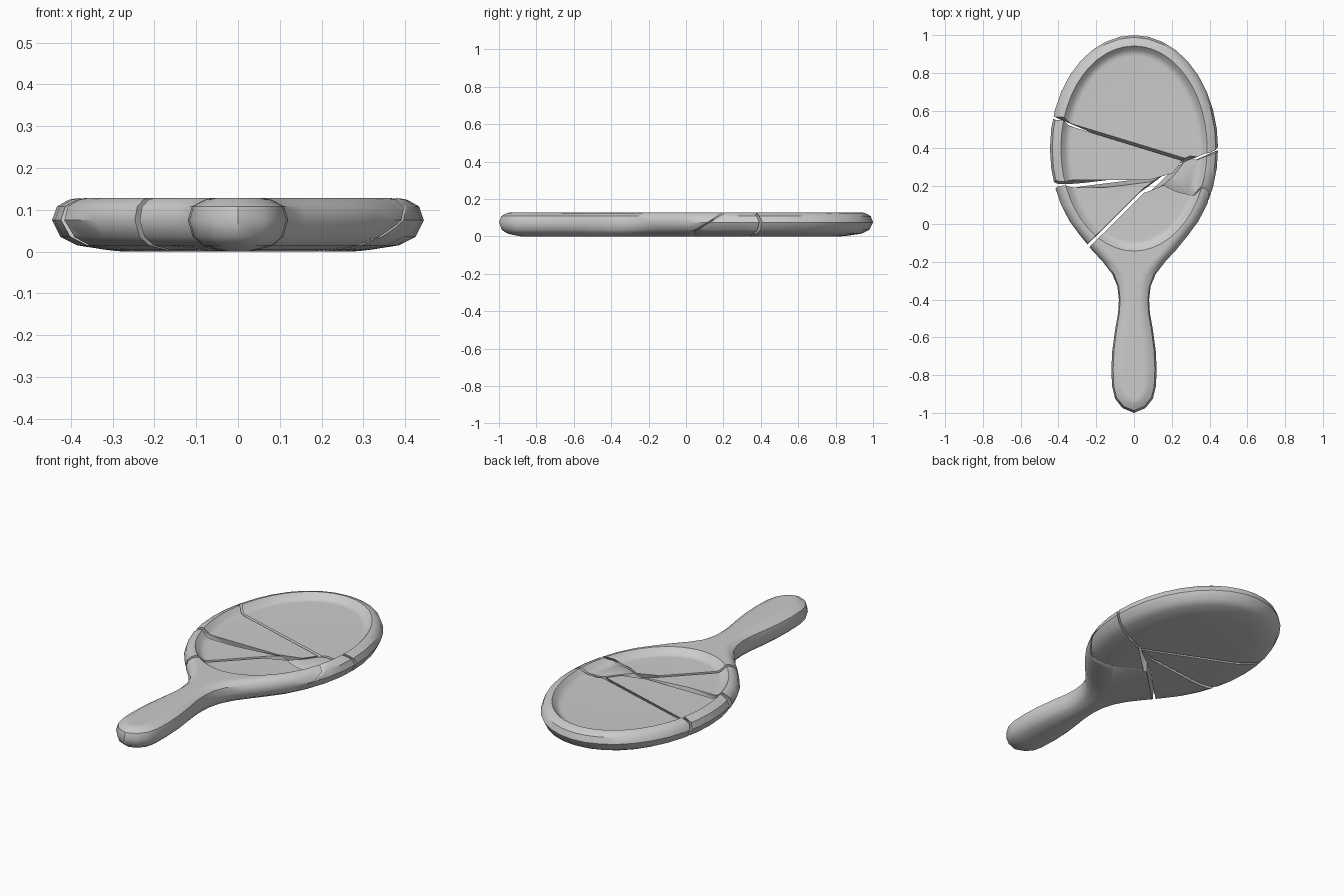
import bpy, bmesh, math

start_cube = bpy.data.objects.get("Cube")
if start_cube:
    bpy.data.objects.remove(start_cube, do_unlink=True)

grey = bpy.data.materials.new("plain grey")
grey.use_nodes = True
grey.diffuse_color = (0.6, 0.6, 0.6, 1)
grey.node_tree.nodes["Principled BSDF"].inputs["Base Color"].default_value = (0.6, 0.6, 0.6, 1)


def loft(name, rings):
    """Closed solid through matching rings of points, capped at both ends."""
    bm = bmesh.new()
    loops = [[bm.verts.new(p) for p in ring] for ring in rings]
    for low, high in zip(loops, loops[1:]):
        for i in range(len(low)):
            j = (i + 1) % len(low)
            bm.faces.new((low[i], low[j], high[j], high[i]))
    bm.faces.new(loops[0])
    bm.faces.new(loops[-1])
    bmesh.ops.recalc_face_normals(bm, faces=bm.faces)
    mesh = bpy.data.meshes.new(name)
    bm.to_mesh(mesh)
    bm.free()
    mesh.materials.append(grey)
    obj = bpy.data.objects.new(name, mesh)
    bpy.context.collection.objects.link(obj)
    return obj


def boolean(obj, cutter, operation):
    """Apply an exact boolean and discard the cutter."""
    mod = obj.modifiers.new("cut", 'BOOLEAN')
    mod.object, mod.operation, mod.solver = cutter, operation, 'EXACT'
    depsgraph = bpy.context.evaluated_depsgraph_get()
    result = bpy.data.meshes.new_from_object(obj.evaluated_get(depsgraph))
    obj.modifiers.clear()
    obj.data = result
    bpy.data.objects.remove(cutter, do_unlink=True)


# Paddle outline: oval head flowing into a waisted handle, then mirrored
HEAD_Y = 0.4
half = []
for deg in range(90, -51, -10):
    a = math.radians(deg)
    half.append((0.445 * math.cos(a), HEAD_Y + 0.6 * math.sin(a)))
half += [(0.225, -0.135), (0.165, -0.2), (0.115, -0.265), (0.088, -0.33),
         (0.08, -0.4), (0.084, -0.47), (0.1, -0.56), (0.115, -0.67),
         (0.12, -0.77), (0.116, -0.86), (0.1, -0.925), (0.06, -0.975), (0, -1)]
outline = half + [(-x, y) for x, y in half[-2:0:-1]]


def inset(point, distance, fraction, z):
    """Move an outline point towards the centre line of the paddle."""
    x, y = point
    centre_y = max(-0.85, min(HEAD_Y, y))
    width = math.hypot(x, y - centre_y)
    t = min(distance / width, fraction)
    return (x * (1 - t), y + (centre_y - y) * t, z)


# Rounded edge: inset on the head, largest share of the handle width, height
edge = [(0.17, 0.78, 0.0), (0.13, 0.62, 0.004), (0.06, 0.3, 0.015),
        (0.02, 0.1, 0.035), (0, 0, 0.075), (0.012, 0.08, 0.108),
        (0.04, 0.33, 0.124), (0.06, 0.6, 0.128), (0.075, 0.75, 0.128)]
body = loft("paddle_blank", [[inset(p, *e) for p in outline] for e in edge])


# Shallow oval recess for the glass
def oval(rx, ry, z, count=48):
    turn = 2 * math.pi / count
    return [(rx * math.cos(i * turn), HEAD_Y + ry * math.sin(i * turn), z)
            for i in range(count)]


recess = loft("recess_cutter", [oval(0.335, 0.49, 0.095), oval(0.35, 0.505, 0.096),
                                oval(0.367, 0.522, 0.106), oval(0.39, 0.545, 0.13),
                                oval(0.4, 0.555, 0.15)])
boolean(body, recess, 'DIFFERENCE')


def shard(name, top, bottom):
    """One broken piece: the paddle inside a block with slanted sides."""
    block = loft("shard_cutter", [[(x, y, -0.005) for x, y in bottom],
                                  [(x, y, 0.14) for x, y in top]])
    bm = bmesh.new()
    bm.from_mesh(block.data)
    bmesh.ops.triangulate(bm, faces=bm.faces)
    bm.to_mesh(block.data)
    bm.free()
    piece = body.copy()
    piece.data = body.data.copy()
    piece.name = name
    bpy.context.collection.objects.link(piece)
    boolean(piece, block, 'INTERSECT')
    bpy.ops.object.select_all(action='DESELECT')
    piece.select_set(True)
    bpy.context.view_layer.objects.active = piece
    bpy.ops.object.shade_smooth_by_angle(angle=math.radians(40))


# Far end of the head
far = [(0.6, 1.1), (-0.6, 1.1)]
shard("top_shard",
      [(-0.6, 0.643), (0.3, 0.369), (0.35, 0.36), (0.6, 0.41)] + far,
      [(-0.6, 0.65), (0.2, 0.303), (0.3, 0.342), (0.6, 0.48)] + far)

# Wedge across the middle of the head
shard("middle_shard",
      [(-0.6, 0.627), (0.285, 0.355), (0.215, 0.26), (0.08, 0.222), (-0.6, 0.22)],
      [(-0.6, 0.634), (0.19, 0.293), (0.188, 0.289), (0.08, 0.258), (-0.6, 0.175)])

# Wedge on the right of the head, beside the handle
shard("lower_right_shard",
      [(-0.6, 0.208), (0.05, 0.208), (0.075, 0.21), (0.06, 0.202), (-0.6, -0.458)],
      [(-0.6, 0.16), (0.08, 0.245), (0.185, 0.28), (0.03, 0.165), (-0.6, -0.458)])

# Small chip on the left rim
shard("rim_chip",
      [(0.295, 0.35), (0.35, 0.345), (0.6, 0.395), (0.6, 0.27),
       (0.33, 0.222), (0.262, 0.235), (0.22, 0.25)],
      [(0.205, 0.287), (0.3, 0.328), (0.6, 0.465), (0.6, -0.13),
       (0.325, -0.008), (0.185, 0.062), (0.045, 0.135)])

# Handle with the lower part of the head
near = [(0.6, -1.1), (-0.6, -1.1)]
shard("handle_piece",
      [(-0.6, -0.485), (0.07, 0.185), (0.21, 0.242), (0.26, 0.222),
       (0.33, 0.207), (0.6, 0.25)] + near,
      [(-0.6, -0.485), (0.02, 0.13), (0.04, 0.125), (0.18, 0.05),
       (0.32, -0.02), (0.6, -0.14)] + near)

bpy.data.objects.remove(body, do_unlink=True)
